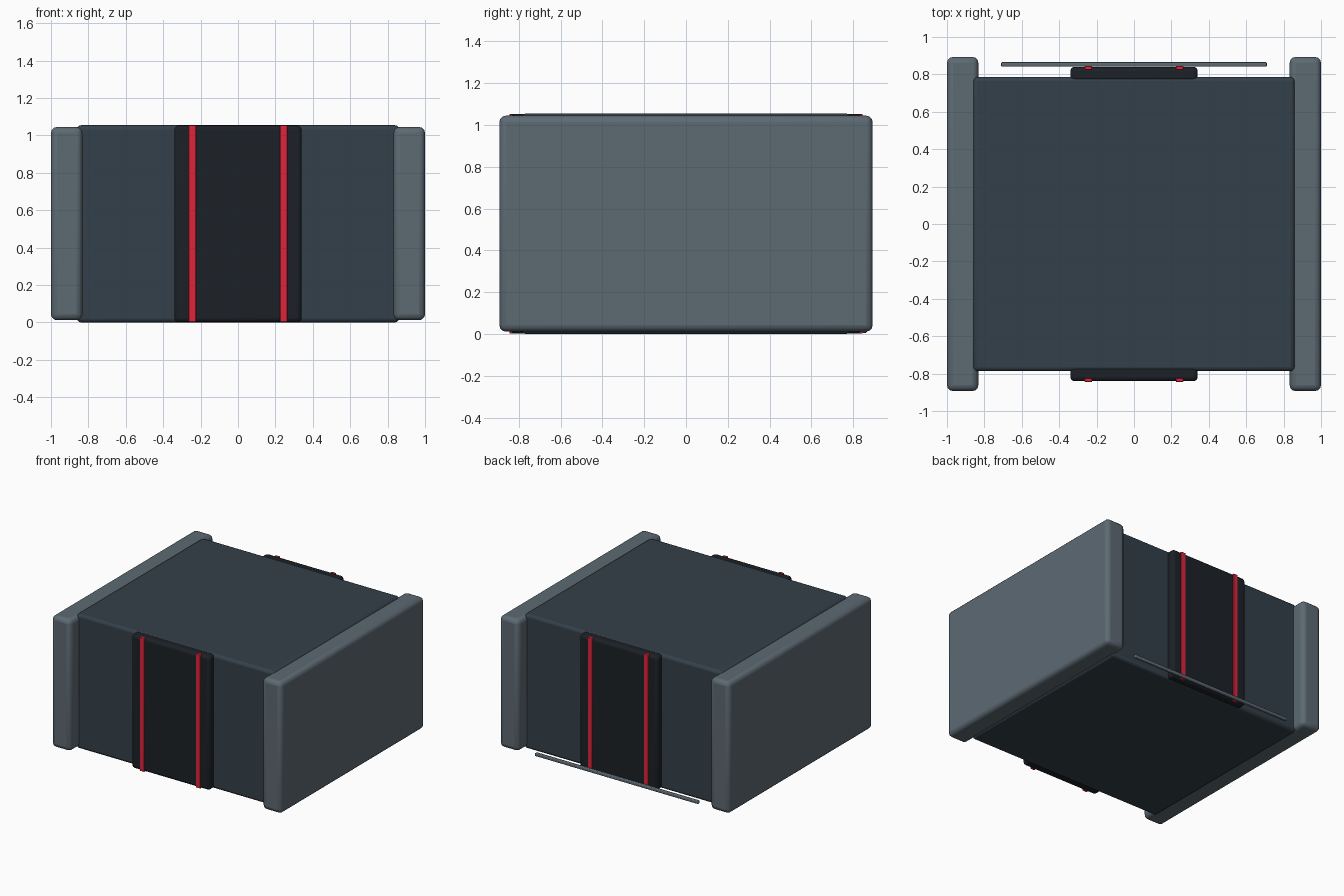
import bpy, bmesh

if "Cube" in bpy.data.objects:
    bpy.data.objects.remove(bpy.data.objects["Cube"])


def material(name, rgb):
    m = bpy.data.materials.new(name)
    m.diffuse_color = (*rgb, 1)
    m.use_nodes = True
    m.node_tree.nodes["Principled BSDF"].inputs["Base Color"].default_value = m.diffuse_color
    return m


slate = material("dark slate", (0.034, 0.051, 0.067))
grey = material("blue grey", (0.109, 0.144, 0.171))
black = material("near black", (0.0116, 0.0144, 0.0194))
red = material("red", (0.73, 0.018, 0.045))


def rounded_box(name, lo, hi, radius, mat, segments=3):
    """Box between two corners with rounded edges."""
    mesh = bpy.data.meshes.new(name)
    bm = bmesh.new()
    bmesh.ops.create_cube(bm, size=1)
    for v in bm.verts:
        for i in range(3):
            v.co[i] = lo[i] if v.co[i] < 0 else hi[i]
    bm.to_mesh(mesh)
    bm.free()
    mesh.materials.append(mat)
    obj = bpy.data.objects.new(name, mesh)
    bpy.context.collection.objects.link(obj)
    bevel = obj.modifiers.new("rounded edges", 'BEVEL')
    bevel.width = radius
    bevel.segments = segments
    bpy.ops.object.select_all(action='DESELECT')
    obj.select_set(True)
    bpy.context.view_layer.objects.active = obj
    bpy.ops.object.shade_smooth_by_angle()
    return obj


# Main block
rounded_box("body", (-0.86, -0.787, 0), (0.86, 0.787, 1.055), 0.022, slate)

# Thick end plates
for side, x0, x1 in (("left", -1.0, -0.832), ("right", 0.832, 1.0)):
    rounded_box(side + "_end_plate", (x0, -0.893, 0.012), (x1, 0.893, 1.045), 0.032, grey)

# Central panel with two red stripes, front and back
for face, s in (("front", -1), ("back", 1)):
    y0, y1 = sorted((s * 0.76, s * 0.84))
    rounded_box(face + "_panel", (-0.34, y0, 0.002), (0.34, y1, 1.053), 0.022, black)
    y0, y1 = sorted((s * 0.825, s * 0.845))
    for side, x in (("left", -0.244), ("right", 0.244)):
        rounded_box(f"{face}_{side}_stripe", (x - 0.02, y0, 0.002), (x + 0.02, y1, 1.053),
                    0.004, red, 2)

# Thin bar along the bottom of the back
rounded_box("back_bar", (-0.71, 0.841, 0.006), (0.71, 0.865, 0.03), 0.006, grey)
